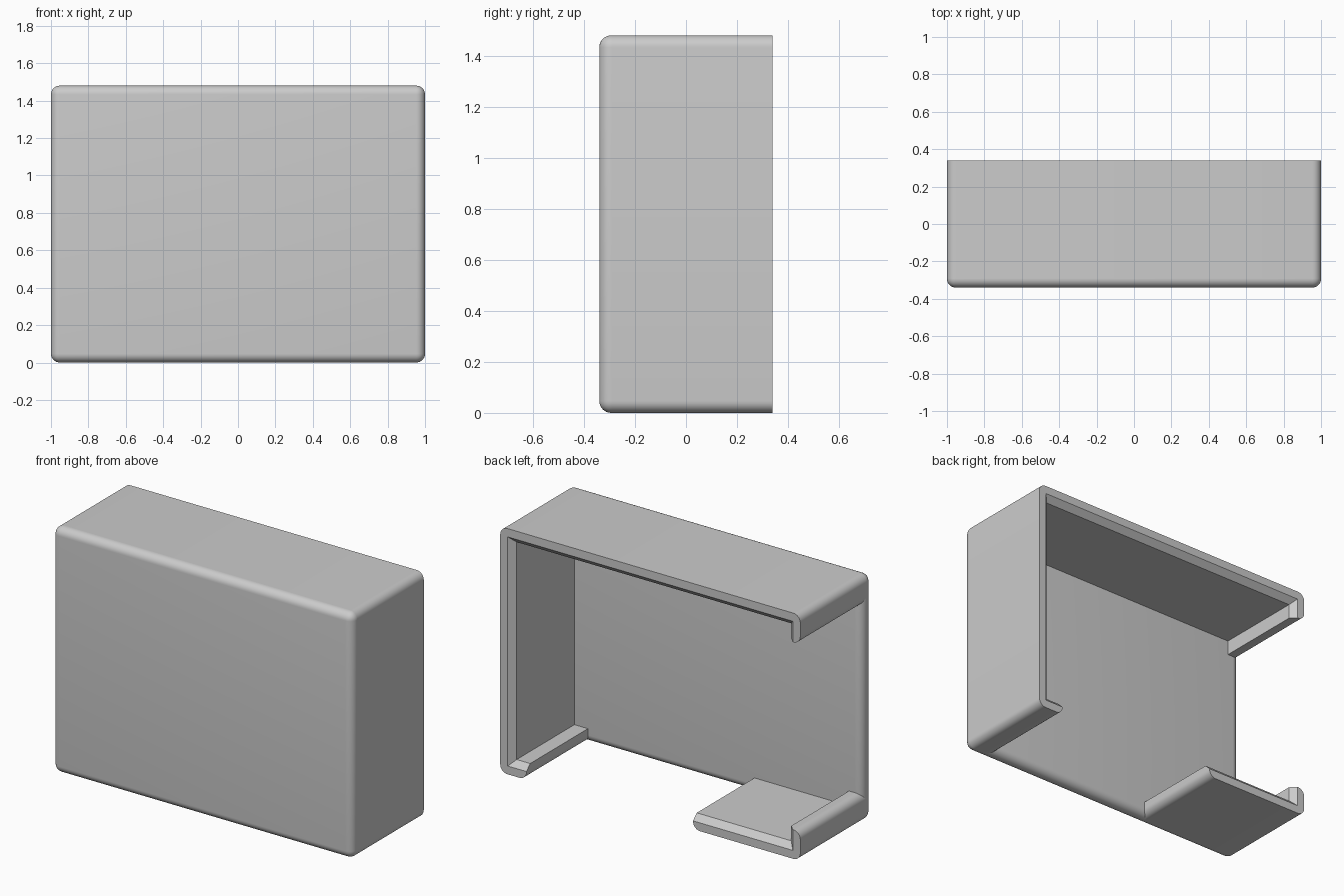
import bpy, bmesh, math
from mathutils import Vector

if "Cube" in bpy.data.objects:
    bpy.data.objects.remove(bpy.data.objects["Cube"])

W, D, H = 1.0, 0.34, 1.48      # half width, half depth, height
T, FRONT, R = 0.085, 0.095, 0.047   # wall, front panel, outer rounding
LIP, CHAMFER = 0.175, 0.035

grey = bpy.data.materials.new("light grey")
grey.use_nodes = True
grey.diffuse_color = (0.6, 0.6, 0.6, 1)
grey.node_tree.nodes["Principled BSDF"].inputs["Base Color"].default_value = (0.6, 0.6, 0.6, 1)


def make(name, bm, helper=False):
    bmesh.ops.recalc_face_normals(bm, faces=bm.faces)
    mesh = bpy.data.meshes.new(name)
    bm.to_mesh(mesh)
    bm.free()
    obj = bpy.data.objects.new(name, mesh)
    bpy.context.collection.objects.link(obj)
    mesh.materials.append(grey)
    if helper:
        obj.hide_render = True
        obj.hide_viewport = True
        obj.display_type = 'WIRE'
    return obj


def smooth(obj):
    bpy.ops.object.select_all(action='DESELECT')
    obj.select_set(True)
    bpy.context.view_layer.objects.active = obj
    bpy.ops.object.shade_smooth_by_angle(angle=math.radians(30))


def rounded(points, steps=8):
    """Outline of (x, z, round?) corners, with an arc at each rounded corner."""
    out = []
    for i, (x, z, is_round) in enumerate(points):
        p = Vector((x, z))
        if not is_round:
            out.append(p)
            continue
        a = (Vector(points[i - 1][:2]) - p).normalized() * R
        b = (Vector(points[(i + 1) % len(points)][:2]) - p).normalized() * R
        for k in range(steps + 1):
            t = k / steps * math.pi / 2
            out.append(p + a * (1 - math.sin(t)) + b * (1 - math.cos(t)))
    return out


def extrude_wall(name, points):
    bm = bmesh.new()
    y0 = -D + FRONT / 2
    face = bm.faces.new([bm.verts.new((p.x, y0, p.y)) for p in rounded(points)])
    new = bmesh.ops.extrude_face_region(bm, geom=[face])["geom"]
    verts = [v for v in new if isinstance(v, bmesh.types.BMVert)]
    bmesh.ops.translate(bm, verts=verts, vec=(0, D - y0, 0))
    return make(name, bm)


# Front panel with fully rounded rim
bm = bmesh.new()
bmesh.ops.create_cube(bm, size=1)
bmesh.ops.scale(bm, vec=(2 * W, FRONT, H), verts=bm.verts)
bmesh.ops.translate(bm, vec=(0, -D + FRONT / 2, H / 2), verts=bm.verts)
bmesh.ops.bevel(bm, geom=bm.edges[:], offset=R, segments=8, profile=0.5, affect='EDGES')
smooth(make("front_panel", bm))

# Main wall: left side and top, with short lips at both ends
main_wall = extrude_wall("main_wall", [
    (W - LIP, 0, True), (W, 0, True), (W, H, True), (-W, H, True),
    (-W, H - LIP, True), (-W + T, H - LIP, False), (-W + T, H - T, False),
    (W - T, H - T, False), (W - T, T, False), (W - LIP, T, False)])

# Lower corner wall
SHELF = -0.285
corner_wall = extrude_wall("corner_wall", [
    (-W, 0, True), (SHELF, 0, True), (SHELF, T, False),
    (-W + T, T, False), (-W + T, LIP, False), (-W, LIP, True)])

# Tapered cutter for the chamfered inner rim
bm = bmesh.new()
loops = []
for y, inset in ((D + 0.02, T - CHAMFER - 0.02), (D - 0.07, T - CHAMFER + 0.07)):
    loops.append([bm.verts.new((sx * (W - inset), y, H / 2 + sz * (H / 2 - inset)))
                  for sx, sz in ((-1, -1), (1, -1), (1, 1), (-1, 1))])
a, b = loops
bm.faces.new(a)
bm.faces.new(b)
for i in range(4):
    j = (i + 1) % 4
    bm.faces.new((a[i], a[j], b[j], b[i]))
rim_cutter = make("rim_cutter", bm, True)

# Round screw holes in the rim
holes = []
MID = T / 2
for x, z in ((0, H - MID), (W - MID, H / 2), ((SHELF - W) / 2, MID)):
    bm = bmesh.new()
    bmesh.ops.create_cone(bm, cap_ends=True, segments=24, radius1=0.03, radius2=0.03, depth=0.3)
    for v in bm.verts:
        v.co = (v.co.x + x, v.co.z + D, v.co.y + z)
    holes.append(make("hole_cutter", bm, True))

for wall, cutters in ((main_wall, [rim_cutter] + holes[:2]),
                      (corner_wall, [rim_cutter, holes[2]])):
    for cutter in cutters:
        mod = wall.modifiers.new("cut", 'BOOLEAN')
        mod.operation = 'DIFFERENCE'
        mod.solver = 'EXACT'
        mod.object = cutter
    bpy.context.view_layer.objects.active = wall
    for mod in wall.modifiers[:]:
        bpy.ops.object.modifier_apply(modifier=mod.name)
    smooth(wall)
